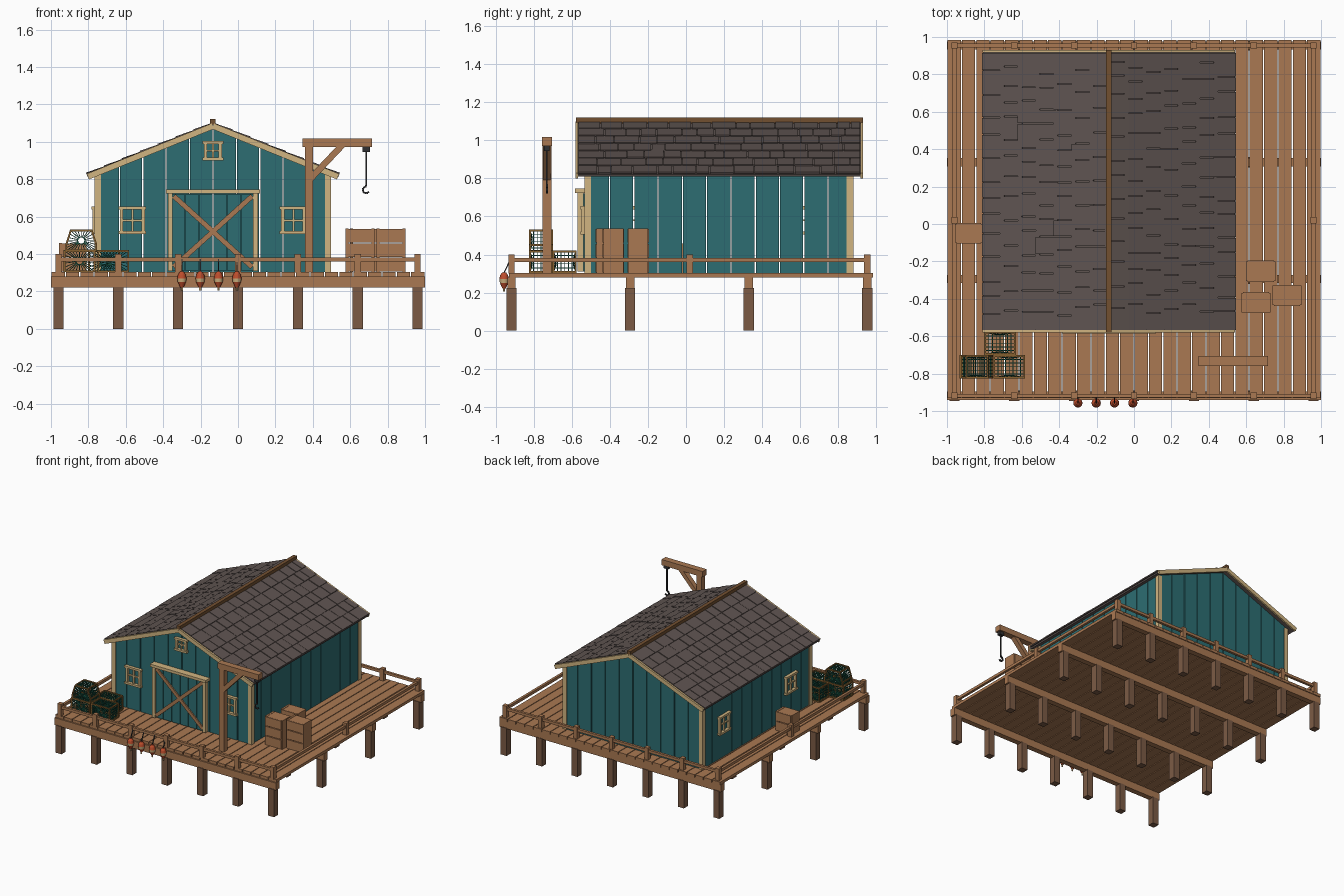
import bpy, bmesh, math, random
from mathutils import Vector, Matrix

random.seed(4)
if "Cube" in bpy.data.objects:
    bpy.data.objects.remove(bpy.data.objects["Cube"])


def material(name, *rgb):
    m = bpy.data.materials.new(name)
    m.use_nodes = True
    m.diffuse_color = (*rgb, 1)
    m.node_tree.nodes["Principled BSDF"].inputs["Base Color"].default_value = (*rgb, 1)
    return m


WOOD = material("warm_wood", .40, .19, .085)
PILE = material("dark_wood", .20, .105, .06)
TEAL = material("teal_paint", .026, .155, .17)
CREAM = material("cream_trim", .64, .46, .22)
SLATE = material("grey_shingle", .115, .09, .083)
METAL = material("dark_metal", .03, .03, .032)
NET = material("green_wire", .01, .10, .065)
FRAME = material("trap_wood", .24, .12, .03)
RED = material("buoy_red", .52, .075, .025)
RIDGE = material("ridge_brown", .17, .08, .03)


class Part:
    """Collects simple solids into one named object."""
    def __init__(self, name, mat):
        self.name, self.mat, self.bm = name, mat, bmesh.new()

    def box(self, x0, x1, y0, y1, z0, z1):
        mid = Vector((x0 + x1, y0 + y1, z0 + z1)) / 2
        size = Matrix.Diagonal((x1 - x0, y1 - y0, z1 - z0, 1))
        bmesh.ops.create_cube(self.bm, size=1, matrix=Matrix.Translation(mid) @ size)

    def bar(self, a, b, w, depth=None):
        # depth is measured along the world y axis, w across it
        a, b = Vector(a), Vector(b)
        z = (b - a).normalized()
        ref = Vector((1, 0, 0)) if abs(z.y) > .9 else Vector((0, 1, 0))
        y = (ref - z * ref.dot(z)).normalized()
        x = y.cross(z)
        rot = Matrix((x, y, z)).transposed().to_4x4()
        size = Matrix.Diagonal((w, depth or w, (b - a).length, 1))
        bmesh.ops.create_cube(self.bm, size=1, matrix=Matrix.Translation((a + b) / 2) @ rot @ size)

    def prism(self, outline, y0, y1):
        f = self.bm.faces.new([self.bm.verts.new((x, y0, z)) for x, z in outline])
        new = bmesh.ops.extrude_face_region(self.bm, geom=[f])["geom"]
        verts = [v for v in new if isinstance(v, bmesh.types.BMVert)]
        bmesh.ops.translate(self.bm, verts=verts, vec=(0, y1 - y0, 0))

    def lathe(self, x, y, profile):
        for (r0, z0), (r1, z1) in zip(profile, profile[1:]):
            bmesh.ops.create_cone(self.bm, cap_ends=True, segments=12, radius1=r0, radius2=r1,
                                  depth=z1 - z0, matrix=Matrix.Translation((x, y, (z0 + z1) / 2)))

    def done(self, smooth=False):
        bmesh.ops.recalc_face_normals(self.bm, faces=self.bm.faces)
        mesh = bpy.data.meshes.new(self.name)
        self.bm.to_mesh(mesh)
        self.bm.free()
        mesh.materials.append(self.mat)
        ob = bpy.data.objects.new(self.name, mesh)
        bpy.context.collection.objects.link(ob)
        for p in mesh.polygons:
            p.use_smooth = smooth
        return ob


# Pier: piles, cross beams, planks
COLS = [i * .32 for i in range(-3, 4)]
ROWS = [-.918 + i * .624 for i in range(4)]
piles, beams, planks = Part("piles", PILE), Part("cross_beams", WOOD), Part("deck_planks", WOOD)
for y in ROWS:
    beams.box(-1, 1, y - .022, y + .022, .22, .28)
    for x in COLS:
        piles.box(x - .027, x + .027, y - .027, y + .027, 0, .225)
N = 26
for i in range(N):
    x = -1 + 2 * i / N
    planks.box(x + .003, x + 2 / N - .003, -.93, .983, .28, .303)

# Railing
rail = Part("railing", WOOD)
for y in (ROWS[0], ROWS[-1]):
    rail.box(-.975, .975, y - .01, y + .01, .36, .382)
    for x in COLS:
        rail.box(x - .017, x + .017, y - .017, y + .017, .30, .40)
for x in (-.96, .96):
    rail.box(x - .01, x + .01, ROWS[0], ROWS[-1], .36, .382)
    rail.box(x - .017, x + .017, .003, .037, .30, .40)
for p in (piles, beams, planks, rail):
    p.done()

# Barn walls of separate boards
CX, HALF, FRONT, BACK, FLOOR, APEX, SLOPE = -.134, .625, -.53, .875, .303, 1.08, .404


def under(x):
    return APEX - SLOPE * abs(x - CX)


gables, sides = Part("gable_boards", TEAL), Part("side_boards", TEAL)
STEP = HALF / 5
for i in range(10):
    a = CX - HALF + i * STEP + .003
    b = a + STEP - .006
    for y in (FRONT, BACK - .015):
        gables.prism([(a, FLOOR), (b, FLOOR), (b, under(b)), (a, under(a))], y, y + .015)
for i in range(11):
    w = (BACK - FRONT) / 11
    y = FRONT + i * w
    for s in (-1, 1):
        x = CX + s * (HALF - .007)
        sides.box(x - .007, x + .007, y + .003, y + w - .003, FLOOR, under(CX + HALF))

# Corner and rake trim
trim = Part("corner_trim", CREAM)
EAVE = .669
for s in (-1, 1):
    x = CX + s * .615
    for y in (FRONT + .013, BACK - .013):
        trim.box(x - .017, x + .017, y - .018, y + .018, FLOOR, .825)
    for y in (-.574, .924):
        trim.bar((CX + s * EAVE, y, under(CX + EAVE) + .004), (CX, y, APEX + .004), .032, .014)

# Roof slabs, shingle courses and ridge cap
slab, shingles, ridge = Part("roof_slab", SLATE), Part("shingles", SLATE), Part("ridge_cap", RIDGE)
Y0, Y1, COURSES = -.568, .918, 7
for s in (-1, 1):
    normal = Vector((s * SLOPE, 0, 1)).normalized()
    low = Vector((CX + s * EAVE, 0, under(CX + EAVE)))
    top = Vector((CX, 0, APEX))
    mid = Vector((0, (Y0 + Y1) / 2, 0)) + normal * .006
    slab.bar(low + mid, top + mid, .012, Y1 - Y0)
    for c in range(COURSES):
        a = low.lerp(top, c / COURSES) + normal * .020
        b = low.lerp(top, min(1, (c + 1.2) / COURSES)) + normal * .014
        y = Y0
        while y < Y1 - .001:
            w = random.uniform(.07, .14)
            end = Y1 if y + w > Y1 - .05 else y + w
            m = Vector((0, (y + end) / 2, 0)) + normal * random.uniform(0, .003)
            shingles.bar(a + m, b + m, .009, end - y - .005)
            y = end
ridge.box(CX - .015, CX + .015, -.58, .93, 1.09, 1.122)

# Sliding door: boards, frame, track and crossed braces
door, door_trim, brace = Part("door_boards", TEAL), Part("door_frame", CREAM), Part("door_braces", WOOD)
DH = .225
for i in range(6):
    x = CX - DH + i * DH / 3
    door.box(x + .002, x + DH / 3 - .002, -.556, -.535, .31, .72)
for s in (-1, 1):
    x = CX + s * (DH + .003)
    door_trim.box(x - .013, x + .013, -.572, -.54, .31, .725)
    brace.bar((CX - s * .21, -.562, .33), (CX + s * .21, -.562, .71), .027, .012 + s * .002)
door_trim.box(CX - .252, CX + .252, -.585, -.53, .724, .746)

# Windows: frame, crossbars, header and sill
windows = Part("window_frames", CREAM)


def window(mid, z, w, h, wall, out, along_x):
    def piece(u0, u1, z0, z1, t):
        lo, hi = sorted((wall, wall + out * t))
        if along_x:
            windows.box(mid + u0, mid + u1, lo, hi, z + z0, z + z1)
        else:
            windows.box(lo, hi, mid + u0, mid + u1, z + z0, z + z1)
    for s in (-1, 1):
        piece(s * w - .009, s * w + .009, -h, h, .02)
        piece(-w - .016, w + .016, s * h - .008, s * h + .008, .025)
    piece(-.005, .005, -h, h, .014)
    piece(-w, w, -.005, .005, .012)


for s in (-1, 1):
    window(CX + s * .431, .58, .058, .066, FRONT, -1, True)
    window(.175 + s * .43, .58, .058, .066, CX - HALF, -1, False)
window(CX, .952, .04, .044, FRONT, -1, True)
for p in (gables, sides, trim, slab, shingles, ridge, door, door_trim, brace, windows):
    p.done()

# Hoist with rope and hook
hoist, tackle = Part("hoist", WOOD), Part("hoist_hook", METAL)
HY, HX = -.732, .685
hoist.box(.358, .402, HY - .024, HY + .024, FLOOR, .975)
hoist.box(.345, .716, HY - .026, HY + .026, .972, 1.018)
hoist.bar((.385, HY, .80), (.56, HY, .985), .034, .04)
tackle.box(HX - .02, HX + .02, HY - .014, HY + .014, .945, .973)
tackle.bar((HX, HY, .95), (HX, HY, .765), .009)
arc = [Vector((HX, HY, .77))]
for i in range(9):
    t = math.radians(90 + i * 30)
    arc.append(Vector((HX + .018 * math.cos(t), HY, .743 + .018 * math.sin(t))))
for a, b in zip(arc, arc[1:]):
    tackle.bar(a, b, .010)
hoist.done()
tackle.done()

# Slatted crates
crates = Part("crates", WOOD)


def crate(x, y, w, d, slats):
    top = FLOOR + slats * .078
    for s in (-1, 1):
        crates.box(x + s * w - .008, x + s * w + .008, y - d, y + d, FLOOR, top)
        for i in range(slats):
            z = FLOOR + i * .078
            crates.box(x - w, x + w, y + s * d - .005, y + s * d + .005, z + .003, z + .075)
    crates.box(x - w, x + w, y - d, y + d, top - .012, top - .002)


crate(.653, -.42, .07, .052, 3)
crate(.818, -.382, .07, .052, 3)
crate(.678, -.252, .07, .052, 3)
crate(-.883, -.05, .065, .05, 2)
crates.done()

# Wire fishing traps with wooden frames and end rings
wire, wood = Part("trap_wire", NET), Part("trap_frames", FRAME)
SQUARE = [(-1, 0), (1, 0), (1, 1), (-1, 1)]
DOMED = [(-1, 0), (1, 0), (1, .3), (.7, 1), (-.7, 1), (-1, .3)]


def trap(x, y, z, shape, w=.08, d=.058, h=.108):
    corners = [Vector((x + u * w, y, z + v * h)) for u, v in shape]
    near, far = Vector((0, -d, 0)), Vector((0, d, 0))
    hub = Vector((x, y, z + h / 2))
    for a, b in zip(corners, corners[1:] + corners[:1]):
        wood.bar(a + near, a + far, .010)
        for end in (near, far):
            wood.bar(a + end, b + end, .010)
        for i in range(1, 6):
            wire.bar(a + near.lerp(far, i / 6), b + near.lerp(far, i / 6), .004)
        count = max(2, round((b - a).length / .02))
        for i in range(count):
            p = a.lerp(b, i / count)
            wire.bar(p + near, p + far, .004)
            for end in (near, far):
                rim = hub + (p - hub).normalized() * .02
                wire.bar(p + end, rim + end * .8, .004)
    for end in (near, far):
        ring = [hub + end * .8 + Vector((math.cos(t), 0, math.sin(t))) * .02
                for t in (i * math.tau / 10 for i in range(10))]
        for a, b in zip(ring, ring[1:] + ring[:1]):
            wire.bar(a, b, .006)


for x, y, z, shape in ((-.847, -.763, .308, SQUARE), (-.667, -.763, .308, SQUARE),
                       (-.717, -.638, .308, SQUARE), (-.838, -.763, .418, DOMED)):
    trap(x, y, z, shape)
wire.done()
wood.done()

# Banded buoys tied to the front rail
red, band, rope = Part("buoy_bodies", RED), Part("buoy_bands", CREAM), Part("buoy_ropes", METAL)
for i in range(4):
    x, y = -.30 + i * .098, -.957
    red.lathe(x, y, [(.009, .222), (.022, .25)])
    red.lathe(x, y, [(.025, .27), (.021, .29), (.010, .306)])
    band.lathe(x, y, [(.022, .25), (.025, .27)])
    band.lathe(x, y, [(.006, .205), (.006, .222)])
    rope.bar((x, y, .304), (x, -.925, .372), .006)
for p in (red, band):
    ob = p.done(True)
    bpy.ops.object.select_all(action='DESELECT')
    ob.select_set(True)
    bpy.context.view_layer.objects.active = ob
    bpy.ops.object.shade_smooth_by_angle()
rope.done()
